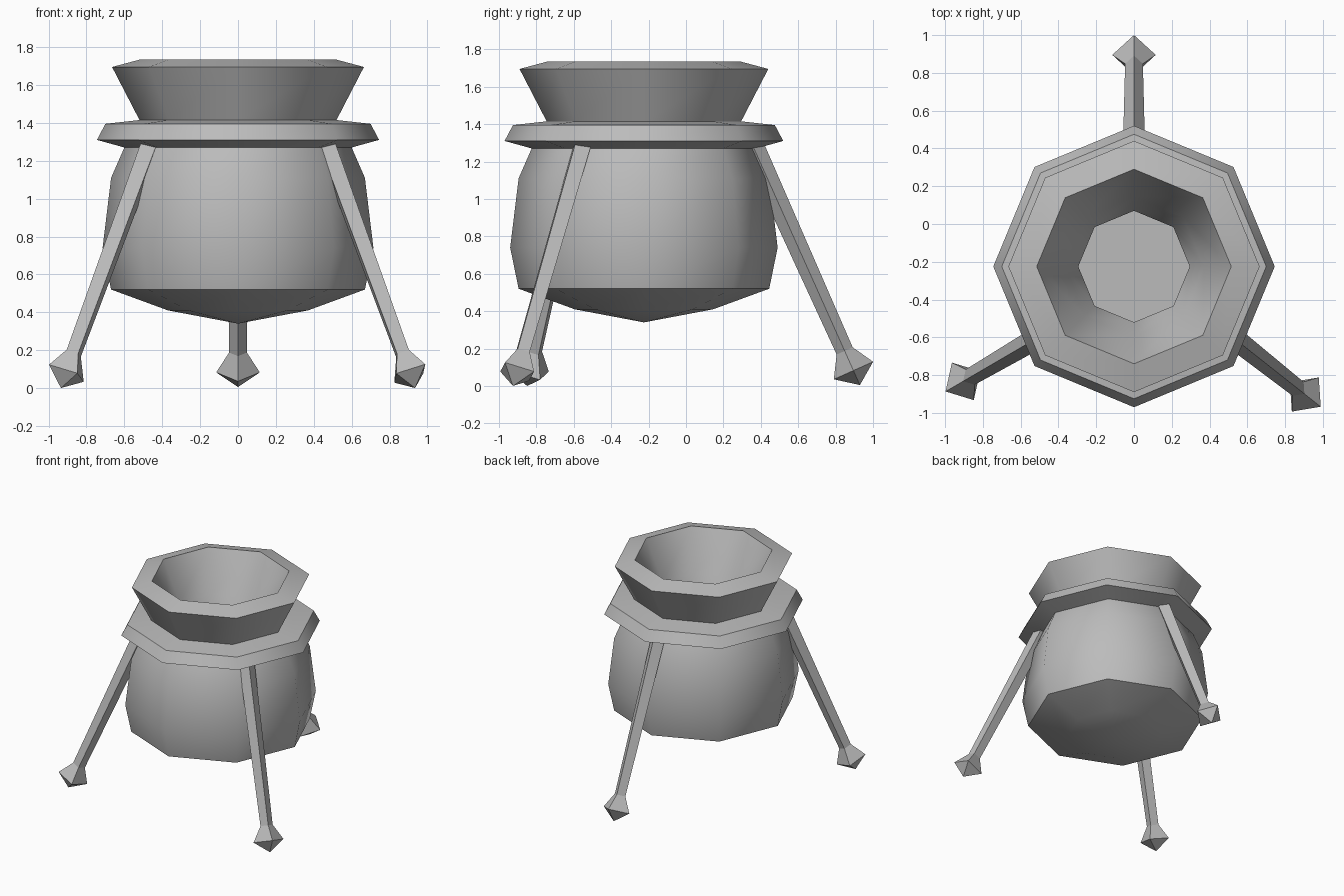
import bpy, bmesh, math
from mathutils import Vector

cube = bpy.data.objects.get("Cube")
if cube:
    bpy.data.objects.remove(cube, do_unlink=True)

grey = bpy.data.materials.new("iron_grey")
grey.use_nodes = True
colour = (0.5, 0.5, 0.5, 1)
grey.diffuse_color = colour
grey.node_tree.nodes["Principled BSDF"].inputs["Base Color"].default_value = colour


def loft(name, rings, caps):
    """Skin a list of equal-sized point rings; caps are 'face' or an apex point."""
    bm = bmesh.new()
    loops = [[bm.verts.new(p) for p in ring] for ring in rings]
    n = len(loops[0])
    for a, b in zip(loops, loops[1:]):
        for i in range(n):
            j = (i + 1) % n
            bm.faces.new((a[i], a[j], b[j], b[i]))
    for loop, cap in zip((loops[0], loops[-1]), caps):
        if cap == "face":
            bm.faces.new(loop)
        else:
            apex = bm.verts.new(cap)
            for i in range(n):
                bm.faces.new((loop[i], loop[(i + 1) % n], apex))
    bmesh.ops.recalc_face_normals(bm, faces=bm.faces)
    mesh = bpy.data.meshes.new(name)
    bm.to_mesh(mesh)
    bm.free()
    mesh.materials.append(grey)
    obj = bpy.data.objects.new(name, mesh)
    bpy.context.collection.objects.link(obj)
    return obj


# Pot: eight-sided lathe, outside going up, then inside going down to the floor
POT_Y = -0.225
SIDES = 8
profile = [
    (0.37, 0.41), (0.67, 0.52), (0.715, 0.74), (0.67, 1.11), (0.60, 1.27),
    (0.745, 1.31), (0.70, 1.395), (0.52, 1.415), (0.665, 1.695), (0.515, 1.735),
    (0.37, 1.42), (0.295, 1.22), (0.50, 1.05), (0.56, 0.75), (0.50, 0.58),
]


def octagon(r, z):
    turn = math.tau / SIDES
    return [(r * math.cos(i * turn), POT_Y + r * math.sin(i * turn), z) for i in range(SIDES)]


pot = loft("pot", [octagon(r, z) for r, z in profile], ((0, POT_Y, 0.34), "face"))
bpy.ops.object.select_all(action="DESELECT")
pot.select_set(True)
bpy.context.view_layer.objects.active = pot
bpy.ops.object.shade_smooth_by_angle(angle=math.radians(50))


# Legs: diamond-section shafts, each ending in a pointed foot
def leg(name, top, tip):
    top, tip = Vector(top), Vector(tip)
    axis = (top - tip).normalized()
    side = axis.cross(Vector((0, 0, 1))).normalized()
    out = side.cross(axis)

    def diamond(dist, r):
        c = tip + axis * dist
        return [c + side * r, c + out * r, c - side * r, c - out * r]

    length = (top - tip).length
    rings = [diamond(0.085, 0.115), diamond(0.2, 0.047), diamond(length, 0.06)]
    return loft(name, rings, (tip, "face"))


leg("back_leg", (0, 0.35, 1.30), (0, 0.93, 0.005))
leg("front_right_leg", (-0.455, -0.57, 1.30), (-0.935, -0.85, 0))
leg("front_left_leg", (0.46, -0.55, 1.30), (0.935, -0.925, 0))
